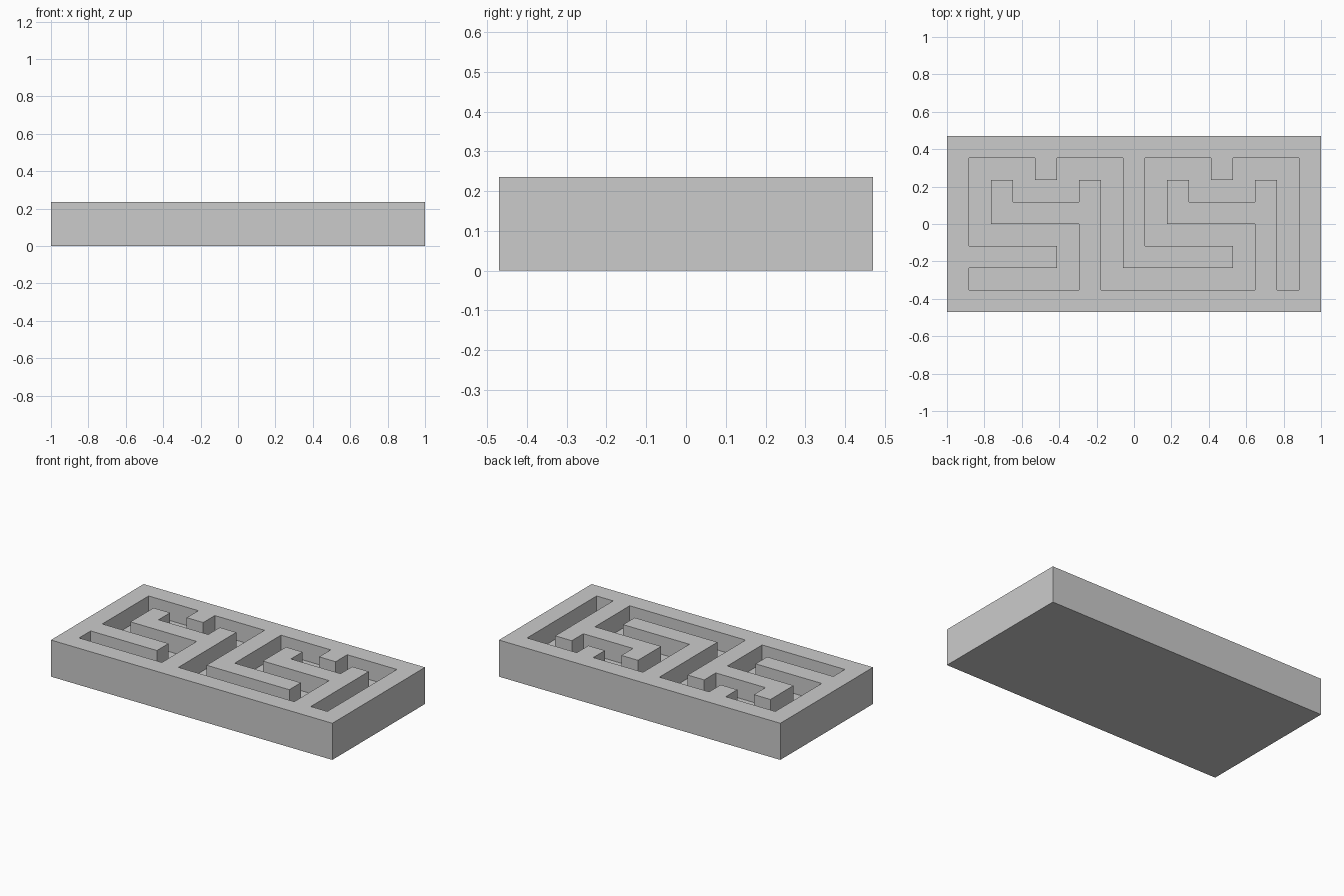
import bpy, bmesh

if "Cube" in bpy.data.objects:
    bpy.data.objects.remove(bpy.data.objects["Cube"])

U = 2 / 17            # one cell of the layout: 17 x 8 cells, 2 cells high
COLS, ROWS, HIGH = 17, 8, 2


def new_object(name, bm):
    bmesh.ops.recalc_face_normals(bm, faces=bm.faces)
    mesh = bpy.data.meshes.new(name)
    bm.to_mesh(mesh)
    bm.free()
    obj = bpy.data.objects.new(name, mesh)
    bpy.context.collection.objects.link(obj)
    return obj


# Solid slab standing on z = 0
bm = bmesh.new()
bmesh.ops.create_cube(bm, size=1)
for v in bm.verts:
    v.co.x *= COLS * U
    v.co.y *= ROWS * U
    v.co.z = (v.co.z + 0.5) * HIGH * U
slab = new_object("grooved_slab", bm)

# Groove centre line in (column, row from the back); one bend pattern used twice
bends = [(5, 6), (5, 4), (1, 4), (1, 1), (3, 1), (3, 2), (5, 2), (5, 1), (7, 1), (7, 6)]
path = [(1, 6)] + [(c + shift, r) for shift in (0, 8) for c, r in bends]
cells = set()
for (c0, r0), (c1, r1) in zip(path, path[1:]):
    for c in range(min(c0, c1), max(c0, c1) + 1):
        for r in range(min(r0, r1), max(r0, r1) + 1):
            cells.add((c, r))

# Groove cutter: merge the cells into one outline, then extrude upward
bm = bmesh.new()
for c, r in sorted(cells):
    corners = [(c, r + 1), (c + 1, r + 1), (c + 1, r), (c, r)]
    bm.faces.new([bm.verts.new(((x - COLS / 2) * U, (ROWS / 2 - y) * U, U))
                  for x, y in corners])
bmesh.ops.remove_doubles(bm, verts=bm.verts, dist=1e-4)
bmesh.ops.dissolve_limit(bm, angle_limit=0.01, verts=bm.verts, edges=bm.edges)
out = bmesh.ops.extrude_face_region(bm, geom=bm.faces[:])
top = [g for g in out["geom"] if isinstance(g, bmesh.types.BMVert)]
bmesh.ops.translate(bm, verts=top, vec=(0, 0, 1.5 * U))
cutter = new_object("groove_cutter", bm)
cutter.hide_render = True

# Cut the groove, one cell deep
cut = slab.modifiers.new("groove", 'BOOLEAN')
cut.operation = 'DIFFERENCE'
cut.solver = 'EXACT'
cut.object = cutter
bpy.context.view_layer.objects.active = slab
bpy.ops.object.modifier_apply(modifier=cut.name)
bpy.data.objects.remove(cutter)
